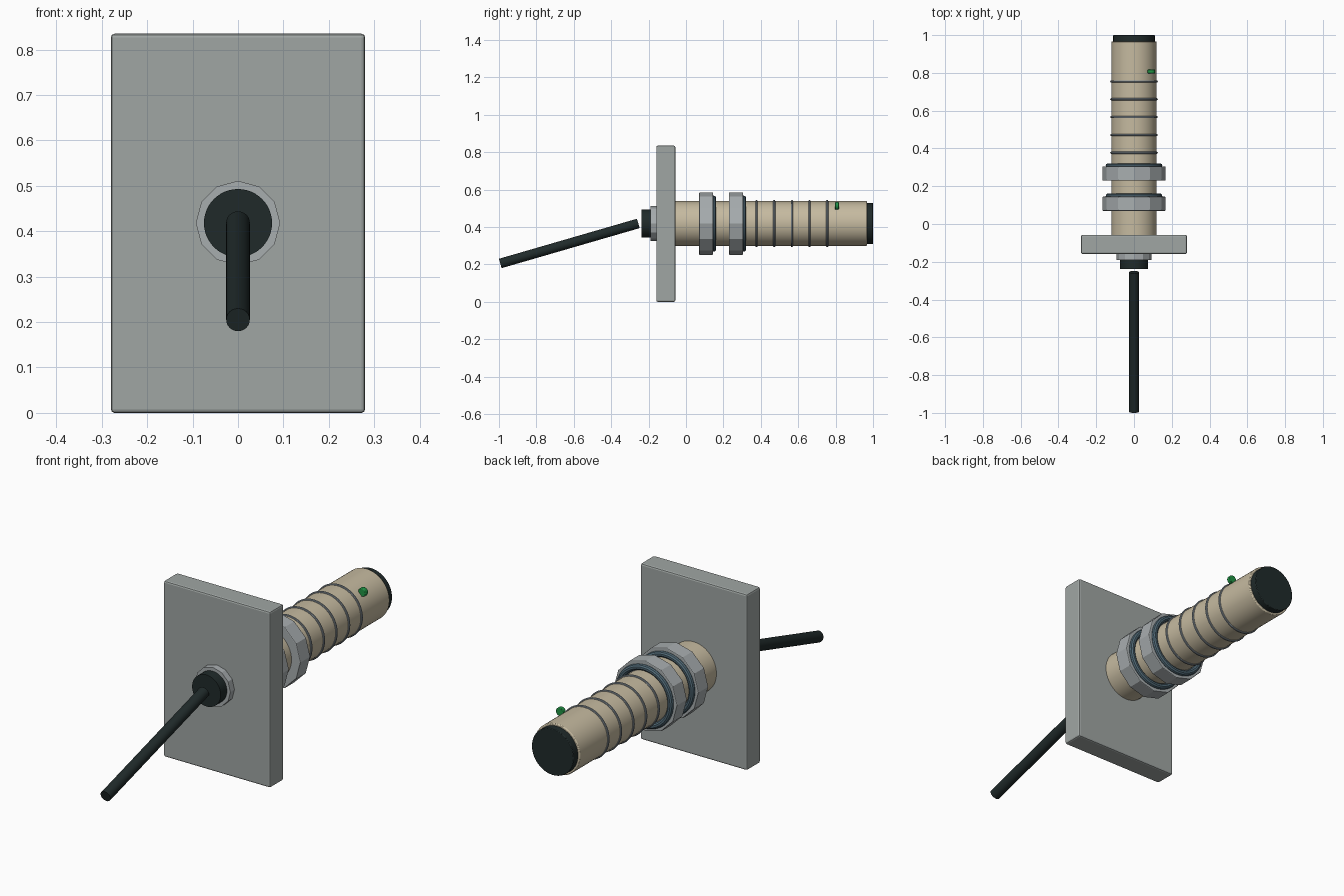
import bpy
import math
from mathutils import Vector

if "Cube" in bpy.data.objects:
    bpy.data.objects.remove(bpy.data.objects["Cube"])

AXIS_Z = 0.418  # height of the barrel axis


def material(name, rgb):
    m = bpy.data.materials.new(name)
    m.diffuse_color = (*rgb, 1.0)
    m.use_nodes = True
    m.node_tree.nodes["Principled BSDF"].inputs["Base Color"].default_value = m.diffuse_color
    return m


plate_grey = material("plate grey", (0.35, 0.38, 0.37))
beige = material("beige", (0.56, 0.49, 0.35))
nut_grey = material("nut grey", (0.39, 0.42, 0.43))
ring_grey = material("ring grey", (0.25, 0.29, 0.32))
seal_blue = material("seal blue", (0.08, 0.14, 0.18))
black = material("rubber black", (0.014, 0.023, 0.023))
green = material("indicator green", (0.015, 0.30, 0.06))


def finish(name, mat, bevel=0.0, smooth=True):
    ob = bpy.context.object
    ob.name = name
    ob.data.materials.append(mat)
    if smooth:
        bpy.ops.object.shade_smooth_by_angle(angle=math.radians(28))
    if bevel:
        b = ob.modifiers.new("bevel", 'BEVEL')
        b.width = bevel
        b.segments = 2
        b.limit_method = 'ANGLE'
        b.angle_limit = math.radians(40)
    return ob


def rod(name, start, end, radius, mat, sides=48, bevel=0.0, smooth=True):
    """Cylinder running between two points."""
    a, b = Vector(start), Vector(end)
    d = b - a
    bpy.ops.mesh.primitive_cylinder_add(
        vertices=sides, radius=radius, depth=d.length, location=(a + b) / 2,
        rotation=(math.atan2(-d.y, d.z), 0, 0))
    return finish(name, mat, bevel, smooth)


def barrel(name, y0, y1, radius, mat, **kw):
    return rod(name, (0, y0, AXIS_Z), (0, y1, AXIS_Z), radius, mat, **kw)


def hoop(name, y, major, minor, mat):
    bpy.ops.mesh.primitive_torus_add(
        location=(0, y, AXIS_Z), rotation=(math.pi / 2, 0, 0),
        major_radius=major, minor_radius=minor,
        major_segments=48, minor_segments=10)
    return finish(name, mat)


# mounting plate
bpy.ops.mesh.primitive_cube_add(size=1, location=(0, -0.108, 0.4175))
bpy.context.object.scale = (0.56, 0.102, 0.835)
bpy.ops.object.transform_apply(location=False, rotation=False, scale=True)
finish("mounting_plate", plate_grey, bevel=0.008, smooth=False)

# sensor barrel and end cap
barrel("barrel", -0.08, 0.967, 0.12, beige, bevel=0.004)
barrel("sensing_face", 0.955, 1.0, 0.11, black, bevel=0.003)

# thread ridges
for i in range(5):
    hoop(f"thread_ridge_{i + 1}", 0.377 + 0.0945 * i, 0.12, 0.006, ring_grey)

# lock nuts with seals behind them
for i, y in enumerate((0.07, 0.23)):
    barrel(f"lock_nut_{i + 1}", y, y + 0.075, 0.167, nut_grey,
           sides=12, bevel=0.004, smooth=False)
    hoop(f"seal_ring_{i + 1}", y + 0.078, 0.136, 0.014, seal_blue)

# cable gland, boot and drooping cable
barrel("cable_gland", -0.19, -0.15, 0.093, nut_grey, sides=12, smooth=False)
barrel("cable_boot", -0.237, -0.185, 0.075, black)
rod("cable", (0, -0.255, 0.419), (0, -0.993, 0.205), 0.026, black, sides=24)

# indicator lamp on the upper side of the barrel
rod("indicator_lamp", (0.092, 0.797, AXIS_Z + 0.095),
    (0.092, 0.817, AXIS_Z + 0.095), 0.02, green, sides=20, bevel=0.003)
